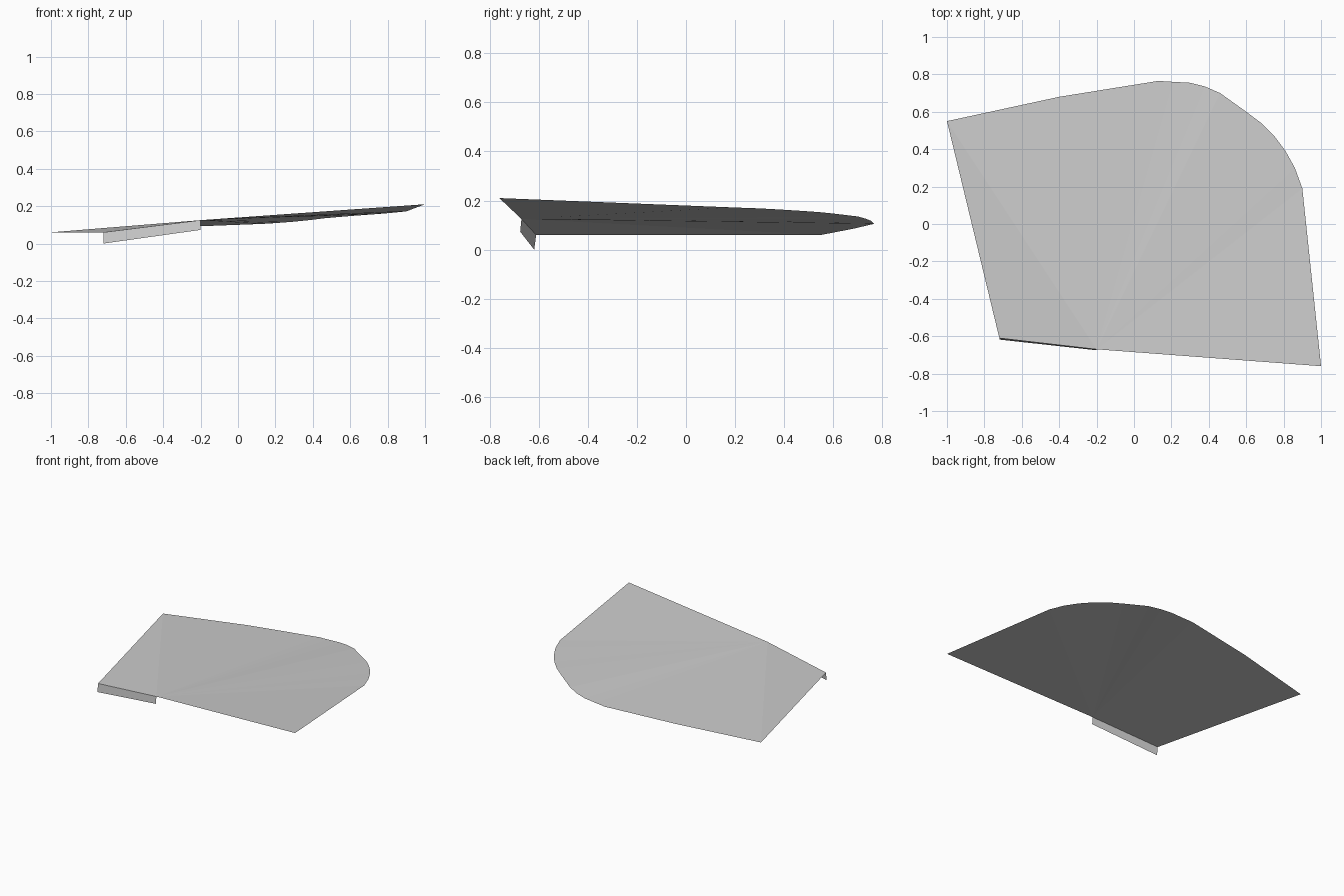
import bpy
import bmesh
from mathutils import Vector

cube = bpy.data.objects.get("Cube")
if cube:
    bpy.data.objects.remove(cube, do_unlink=True)

# One plain grey for the whole sheet
grey = bpy.data.materials.new("light_grey")
grey.use_nodes = True
grey.diffuse_color = (0.6, 0.6, 0.6, 1)
grey.node_tree.nodes["Principled BSDF"].inputs["Base Color"].default_value = (0.6, 0.6, 0.6, 1)


def make_object(name, bm):
    mesh = bpy.data.meshes.new(name)
    bm.to_mesh(mesh)
    bm.free()
    mesh.materials.append(grey)
    obj = bpy.data.objects.new(name, mesh)
    bpy.context.collection.objects.link(obj)
    return obj


# Front edge, shared by the panel and the lip
front_left = Vector((1, -0.76, 0.21))
front_bend = Vector((-0.2, -0.67, 0.125))
front_right = Vector((-0.72, -0.61, 0.06))

# Curved back edge, running from the left side round to the right corner
back_edge = [
    (0.9, 0.19, 0.172), (0.86, 0.3, 0.168), (0.81, 0.39, 0.163),
    (0.75, 0.47, 0.158), (0.68, 0.54, 0.153), (0.6, 0.6, 0.147),
    (0.46, 0.7, 0.135), (0.38, 0.735, 0.125), (0.3, 0.755, 0.117),
    (0.21, 0.76, 0.11), (0.13, 0.765, 0.105), (-0.4, 0.68, 0.085),
    (-1, 0.55, 0.06),
]

# Sloping panel: triangles fanned out from the bend in the front edge
bm = bmesh.new()
hub = bm.verts.new(front_bend)
rim = [bm.verts.new(p) for p in [front_left, *back_edge, front_right]]
for a, b in zip(rim, rim[1:]):
    bm.faces.new((hub, a, b))
make_object("sloping_panel", bm)

# Lip folded down from the right part of the front edge
bm = bmesh.new()
lip = [
    front_right,
    front_right + Vector((0, -0.008, -0.06)),
    front_bend + Vector((0, -0.005, -0.052)),
    front_bend,
]
bm.faces.new([bm.verts.new(p) for p in lip])
make_object("front_lip", bm)
